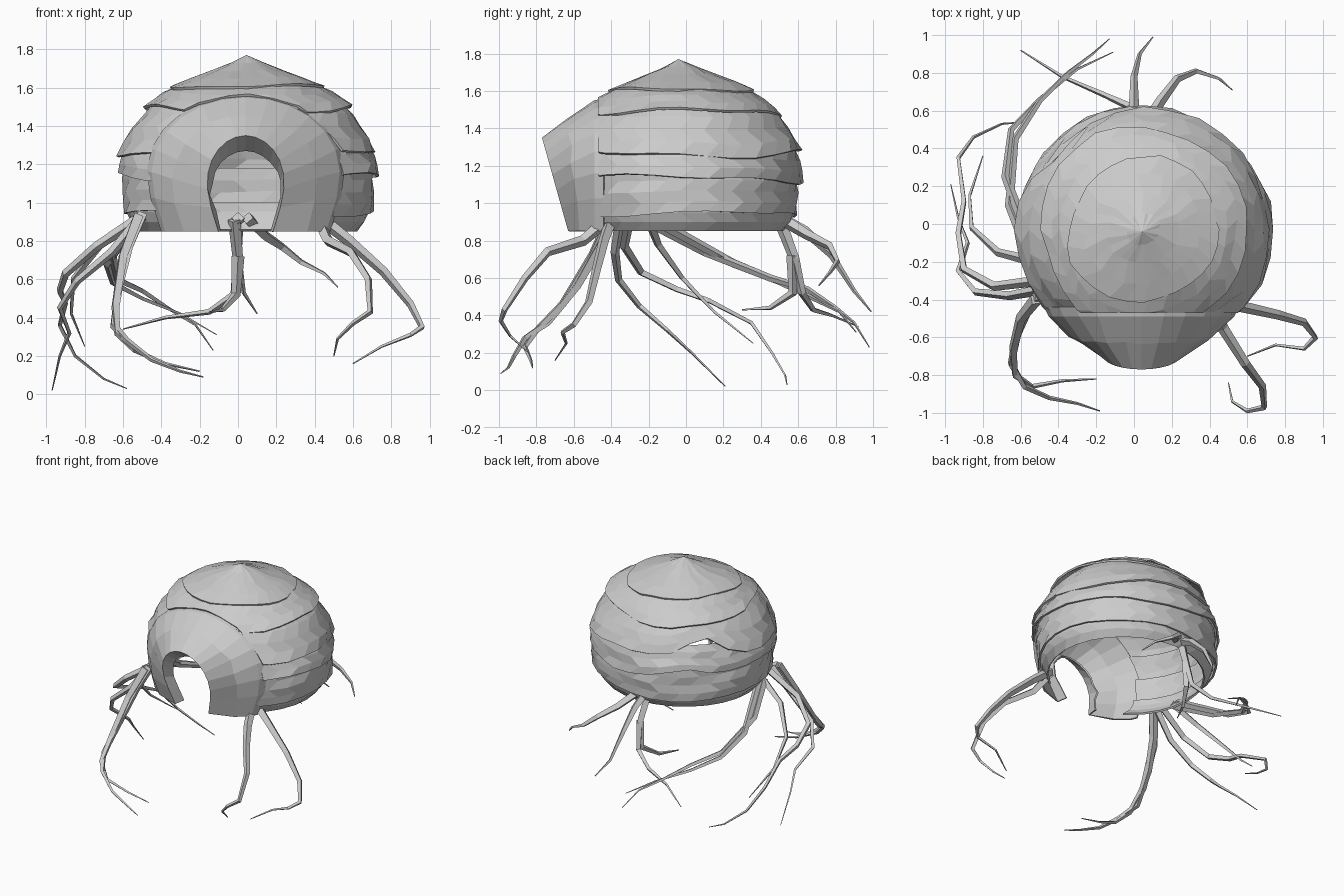
import bpy, bmesh, math, random
from mathutils import Vector

random.seed(4)
if "Cube" in bpy.data.objects:
    bpy.data.objects.remove(bpy.data.objects["Cube"], do_unlink=True)

clay = bpy.data.materials.new("pale_grey")
clay.use_nodes = True
clay.diffuse_color = (0.6, 0.6, 0.6, 1)
clay.node_tree.nodes["Principled BSDF"].inputs["Base Color"].default_value = (0.6, 0.6, 0.6, 1)

CENTRE = Vector((0.05, -0.03, 0))
BASE = 0.85
SIDES = 28
# Dome outline as (height, radius)
OUTLINE = [(0.85, 0.55), (0.92, 0.61), (1.05, 0.635), (1.2, 0.64), (1.3, 0.62), (1.4, 0.575),
           (1.5, 0.51), (1.58, 0.42), (1.63, 0.33), (1.7, 0.16), (1.77, 0)]


def dome_radius(z):
    for (z0, r0), (z1, r1) in zip(OUTLINE, OUTLINE[1:]):
        if z <= z1:
            return r0 + (r1 - r0) * max(0, z - z0) / (z1 - z0)
    return 0


def add_object(name, mesh):
    mesh.materials.clear()
    mesh.materials.append(clay)
    ob = bpy.data.objects.new(name, mesh)
    bpy.context.collection.objects.link(ob)
    return ob


def bridge(bm, rings, closed):
    """Join successive rings of vertices with quads."""
    n = len(rings[0])
    for low, high in zip(rings, rings[1:]):
        for i in range(n if closed else n - 1):
            j = (i + 1) % n
            bm.faces.new((low[i], low[j], high[j], high[i]))


def finish(name, bm, thickness):
    mesh = bpy.data.meshes.new(name)
    bm.to_mesh(mesh)
    bm.free()
    ob = add_object(name, mesh)
    mod = ob.modifiers.new("shell", "SOLIDIFY")
    mod.thickness = thickness
    mod.offset = -1


def shell_band(name, low, high, flare, wave, phase, lift=0, lift_angle=0, rows=4):
    """One overlapping layer with a wavy flared hem; lift opens a lens-shaped gap."""
    bm = bmesh.new()
    rings = []
    for k in range(rows + 1):
        t = k / rows
        ring = []
        for i in range(SIDES):
            a = math.tau * (i + 0.5 * (k % 2)) / SIDES
            off = math.atan2(math.sin(a - lift_angle), math.cos(a - lift_angle))
            hem = low + wave * (math.sin(2 * a + phase) + 0.5 * math.sin(5 * a + 2 * phase))
            hem += lift * math.exp(-(off / 0.25) ** 2)
            z = hem + (high - hem) * t
            ripple = 0.75 + 0.5 * math.sin(3 * a + phase)
            r = dome_radius(z) + flare * ripple * (1 - t) ** 2 - 0.012 * t
            if wave and k < rows:
                r += random.uniform(-0.008, 0.008)
            ring.append(bm.verts.new(CENTRE + Vector((1.04 * r * math.cos(a), r * math.sin(a), z))))
        rings.append(ring)
    bridge(bm, rings, True)
    if high >= OUTLINE[-1][0]:
        bmesh.ops.remove_doubles(bm, verts=rings[-1], dist=0.05)
    # Open the front where the porch joins
    bmesh.ops.bisect_plane(bm, geom=bm.verts[:] + bm.edges[:] + bm.faces[:],
                           plane_co=(0, -0.47, 0), plane_no=(0, -1, 0), clear_outer=True)
    finish(name, bm, 0.014)


# Dome layers from the rim to the crown
shell_band("rim_layer", BASE, 1.0, 0, 0, 0, rows=3)
shell_band("lower_layer", 0.94, 1.18, 0.02, 0.014, 0.6)
shell_band("middle_layer", 1.13, 1.35, 0.022, 0.02, 2.1, 0.05, 2.2)
shell_band("upper_layer", 1.27, 1.53, 0.022, 0.022, 4.0, 0.11, 2.4)
shell_band("shoulder_layer", 1.49, 1.65, 0.03, 0.018, 1.2)
shell_band("crown", 1.61, 1.77, 0.025, 0.008, 3.0)


# Porch lofted through arch sections: half width, height, y at top, y at foot, pinch
def arch_ring(bm, width, height, y_top, y_foot, pinch, steps=16):
    ring = []
    for i in range(steps + 1):
        a = math.pi * i / steps
        s = max(0, math.sin(a))
        rise = s ** 0.85
        x = 0.04 + width * math.cos(a) * (1 - pinch * (1 - s) ** 2)
        ring.append(bm.verts.new((x, y_foot + (y_top - y_foot) * rise, BASE + height * rise)))
    return ring


SECTIONS = [(0.63, 0.71, -0.44, -0.44, 0.3), (0.6, 0.7, -0.49, -0.49, 0.3),
            (0.46, 0.61, -0.63, -0.57, 0.3), (0.26, 0.5, -0.77, -0.63, 0.45),
            (0.235, 0.42, -0.66, -0.54, 0.45)]
bm = bmesh.new()
bridge(bm, [arch_ring(bm, *s) for s in SECTIONS], False)
for v in bm.verts:
    if v.co.z > BASE + 0.02 and -0.64 < v.co.y < -0.5:
        v.co += Vector([random.uniform(-0.01, 0.01) for _ in range(3)])
bmesh.ops.recalc_face_normals(bm, faces=bm.faces[:])
if sum(f.normal.z for f in bm.faces if f.calc_center_median().z > 1.4) < 0:
    bmesh.ops.reverse_faces(bm, faces=bm.faces[:])
finish("porch", bm, 0.012)


# Hanging roots: tapered four-sided strands
def root(name, points, thick):
    curve = bpy.data.curves.new(name, "CURVE")
    curve.dimensions = "3D"
    curve.bevel_depth = thick
    curve.bevel_resolution = 0
    curve.use_fill_caps = True
    spline = curve.splines.new("POLY")
    spline.points.add(len(points) - 1)
    for i, p in enumerate(points):
        t = i / (len(points) - 1)
        spline.points[i].co = (*p, 1)
        spline.points[i].radius = 0.1 + 0.9 * (1 - t)
    temp = bpy.data.objects.new(name, curve)
    mesh = bpy.data.meshes.new_from_object(temp)
    bpy.data.objects.remove(temp)
    bpy.data.curves.remove(curve)
    for poly in mesh.polygons:
        poly.use_smooth = False
    add_object(name, mesh)


front_left = [
    [(.44, -.4, .91), (.58, -.44, .8), (.76, -.48, .64), (.9, -.52, .47), (.96, -.6, .35),
     (.9, -.66, .31), (.75, -.64, .25), (.6, -.7, .16)],
    [(.42, -.42, .91), (.47, -.55, .8), (.59, -.74, .74), (.68, -.86, .6), (.69, -.97, .43),
     (.6, -.99, .37), (.52, -.94, .29), (.5, -.84, .2)]]
front_right = [
    [(-.5, -.38, .94), (-.57, -.46, .77), (-.62, -.58, .56), (-.65, -.74, .36), (-.58, -.86, .28),
     (-.45, -.92, .18), (-.3, -.95, .12), (-.18, -.99, .09)],
    [(-.52, -.4, .93), (-.6, -.5, .72), (-.64, -.66, .46), (-.63, -.8, .32), (-.54, -.86, .23),
     (-.38, -.83, .16), (-.2, -.82, .12)]]
side_right = [
    [(-.5, -.3, .93), (-.74, -.33, .77), (-.9, -.24, .63), (-.93, -.05, .54), (-.9, .12, .48),
     (-.93, .35, .36), (-.85, .46, .2), (-.7, .53, .08), (-.58, .54, .03)],
    [(-.5, -.35, .93), (-.66, -.38, .74), (-.84, -.36, .59), (-.93, -.25, .45), (-.88, -.1, .32),
     (-.93, .03, .2), (-.97, .21, .02)],
    [(-.52, -.2, .91), (-.72, -.15, .78), (-.86, -.02, .6), (-.87, .15, .42), (-.8, .36, .25)]]
back_right = [
    [(-.54, -.2, .9), (-.66, .1, .74), (-.63, .45, .6), (-.5, .65, .54), (-.35, .8, .44),
     (-.22, .9, .36), (-.13, .98, .23)],
    [(-.53, -.15, .9), (-.68, .25, .68), (-.65, .5, .58), (-.5, .66, .5), (-.3, .82, .42),
     (-.11, .91, .31)]]
back = [
    [(0, .5, .92), (0, .64, .85), (0, .78, .72), (.03, .9, .53), (.1, .99, .42)],
    [(-.02, .5, .91), (0, .58, .7), (-.02, .62, .52), (-.15, .68, .43), (-.38, .78, .4),
     (-.6, .92, .34)],
    [(.05, .5, .92), (.14, .65, .83), (.23, .77, .77), (.33, .81, .69), (.45, .77, .63),
     (.52, .71, .56)],
    [(0, .57, .72), (-.01, .57, .52), (-.08, .45, .44), (-.15, .3, .43)]]

GROUPS = {"front_left_root": front_left, "front_right_root": front_right,
          "side_right_root": side_right, "back_right_root": back_right, "back_root": back}
for name, strands in GROUPS.items():
    for i, strand in enumerate(strands):
        root(f"{name}_{i + 1}", strand, 0.034 if name.startswith(("front", "back_root")) else 0.028)
